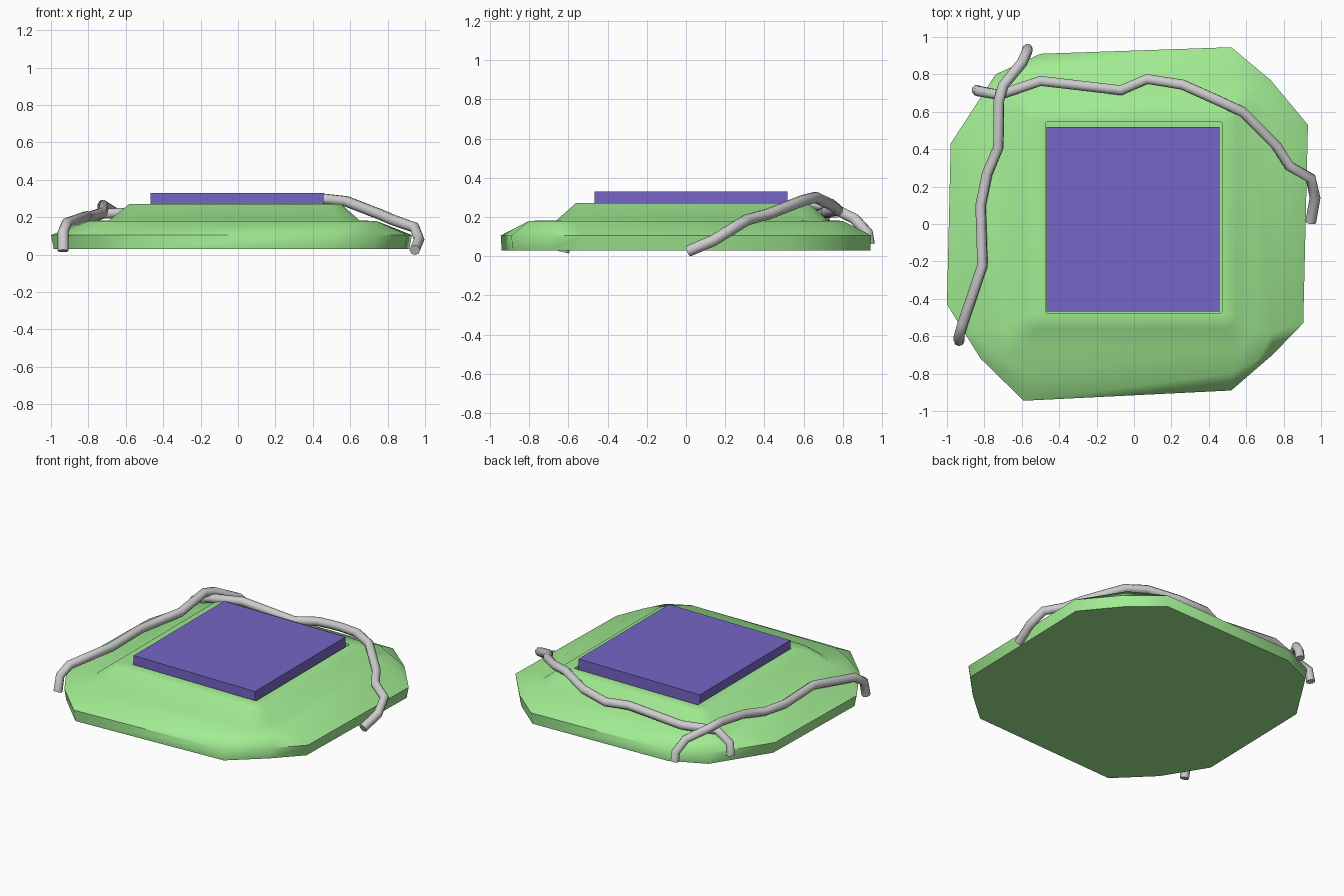
import bpy, bmesh, math

if "Cube" in bpy.data.objects:
    bpy.data.objects.remove(bpy.data.objects["Cube"])


def material(name, rgb):
    m = bpy.data.materials.new(name)
    m.diffuse_color = (*rgb, 1)
    m.use_nodes = True
    m.node_tree.nodes["Principled BSDF"].inputs["Base Color"].default_value = m.diffuse_color
    return m


def add_mesh(name, bm, mat=None):
    bmesh.ops.recalc_face_normals(bm, faces=bm.faces)
    me = bpy.data.meshes.new(name)
    bm.to_mesh(me)
    bm.free()
    ob = bpy.data.objects.new(name, me)
    bpy.context.collection.objects.link(ob)
    if mat:
        me.materials.append(mat)
    return ob


def smooth(ob, angle):
    bpy.ops.object.select_all(action='DESELECT')
    ob.select_set(True)
    bpy.context.view_layer.objects.active = ob
    bpy.ops.object.shade_smooth_by_angle(angle=math.radians(angle))


def rect_ring(x0, x1, y0, y1, c, z):
    """Rectangle with clipped corners, three points per corner."""
    pts = []
    for x, y, sx, sy in ((x1, y1, 1, 1), (x0, y1, -1, 1), (x0, y0, -1, -1), (x1, y0, 1, -1)):
        a, b = (x, y - sy * c), (x - sx * c, y)
        mid = (x - sx * c * .35, y - sy * c * .35)
        pts += [a, mid, b] if sx == sy else [b, mid, a]
    return [(px, py, z) for px, py in pts]


# Base: stacked rings, worn octagon below, squarer plateau above
outline = [(.93, .53), (.73, .77), (.52, .945), (-.5, .91), (-.74, .80), (-.98, .43),
           (-1, -.43), (-.82, -.72), (-.59, -.945), (.52, -.89), (.74, -.7), (.905, -.53)]
rings = [
    [(x * .985, y * .995, .03) for x, y in outline],
    [(x, y, .105) for x, y in outline],
    rect_ring(-.80, .74, -.80, .80, .22, .18),
    rect_ring(-.69, .65, -.66, .72, .10, .183),
    rect_ring(-.58, .55, -.56, .625, .06, .272),
    rect_ring(-.472, .47, -.475, .545, .005, .272),
    rect_ring(-.472, .47, -.475, .545, .005, .24),
]
bm = bmesh.new()
loops = [[bm.verts.new(p) for p in r] for r in rings]
for lo, hi in zip(loops, loops[1:]):
    for i in range(12):
        j = (i + 1) % 12
        bm.faces.new((lo[i], lo[j], hi[j], hi[i]))
bm.faces.new(loops[0][::-1])
bm.faces.new(loops[-1])
smooth(add_mesh("stone_base", bm, material("green", (.36, .84, .29))), 50)

# Inset top slab
bm = bmesh.new()
bmesh.ops.create_cube(bm, size=1)
for v in bm.verts:
    v.co = (v.co.x * .925 - .006, v.co.y * .985 + .026, .28 + v.co.z * .1)
add_mesh("top_slab", bm, material("purple", (.18, .13, .56)))


# Vines draped over the back and left edges
def vine(name, pts, radius=.029):
    cu = bpy.data.curves.new(name, 'CURVE')
    cu.dimensions = '3D'
    cu.bevel_depth = radius
    cu.bevel_resolution = 2
    cu.use_fill_caps = True
    sp = cu.splines.new('POLY')
    sp.points.add(len(pts) - 1)
    for p, co in zip(sp.points, pts):
        p.co = (*co, 1)
    ob = bpy.data.objects.new(name, cu)
    bpy.context.collection.objects.link(ob)
    bpy.ops.object.select_all(action='DESELECT')
    ob.select_set(True)
    bpy.context.view_layer.objects.active = ob
    bpy.ops.object.convert(target='MESH')
    smooth(bpy.context.object, 60)


vine("back_vine", [
    (-.84, .715, .09), (-.83, .71, .17), (-.72, .69, .22), (-.5, .765, .225),
    (-.07, .715, .225), (.07, .775, .235), (.26, .745, .26), (.45, .66, .30),
    (.58, .60, .285), (.76, .42, .215), (.83, .31, .185), (.945, .245, .145),
    (.968, .14, .08), (.945, .01, .025)])
vine("left_vine", [
    (-.935, -.625, .02), (-.935, -.60, .12), (-.915, -.53, .17), (-.81, -.22, .205),
    (-.82, .10, .20), (-.785, .27, .205), (-.725, .41, .225), (-.722, .66, .265),
    (-.70, .74, .25), (-.60, .86, .19), (-.57, .925, .12), (-.57, .935, .06)])
